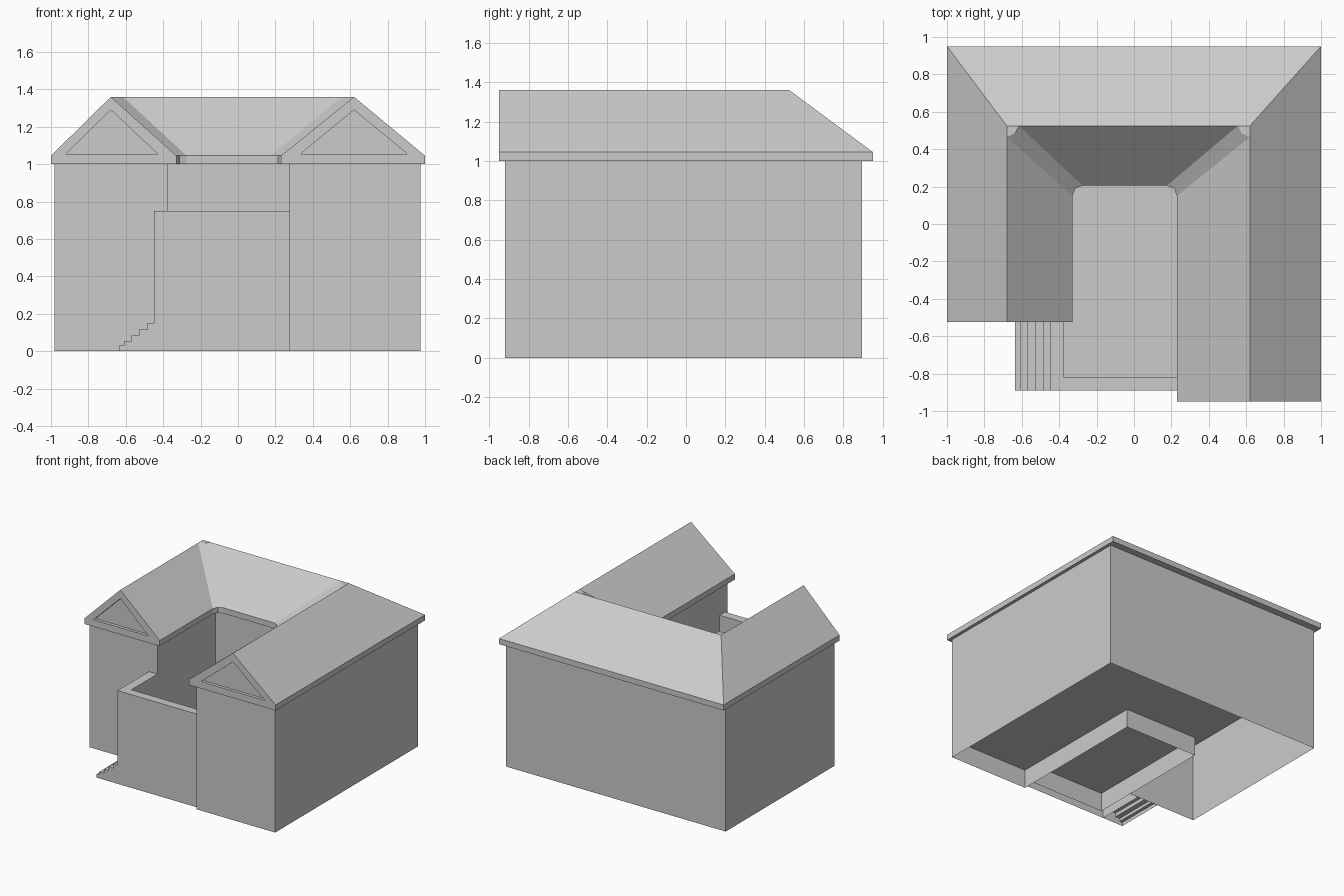
import bpy, bmesh
from mathutils import Vector

if "Cube" in bpy.data.objects:
    bpy.data.objects.remove(bpy.data.objects["Cube"])


def make(name, verts, faces):
    """Object from points and faces, with consistent normals."""
    me = bpy.data.meshes.new(name)
    me.from_pydata([tuple(v) for v in verts], [], faces)
    bm = bmesh.new()
    bm.from_mesh(me)
    bmesh.ops.remove_doubles(bm, verts=bm.verts, dist=1e-5)
    bmesh.ops.recalc_face_normals(bm, faces=bm.faces)
    bm.to_mesh(me)
    bm.free()
    ob = bpy.data.objects.new(name, me)
    bpy.context.collection.objects.link(ob)
    return ob


def prism(name, outline, z0, z1, top=True):
    """Upright walls along a closed outline, open underneath."""
    n = len(outline)
    verts = [(x, y, z) for z in (z0, z1) for x, y in outline]
    faces = [(i, (i + 1) % n, (i + 1) % n + n, i + n) for i in range(n)]
    if top:
        faces.append(tuple(range(n, 2 * n)))
    return make(name, verts, faces)


EAVE, FASCIA, RIDGE = 1.0, 1.045, 1.36

# House walls: U-shaped shell
prism("house_walls", [(-.98, -.49), (-.98, .895), (.975, .895), (.975, -.92),
                      (.275, -.92), (.275, .25), (-.375, .25), (-.375, -.49)],
      0, EAVE, top=False)

# Raised floor, shared by rooms and courtyard
make("floor", [(-.45, -.89, .15), (.275, -.89, .15), (.275, -.92, .15),
               (.975, -.92, .15), (.975, .895, .15), (-.45, .895, .15)],
     [tuple(range(6))])

# Courtyard parapet
prism("courtyard_wall", [(-.45, -.49), (-.45, -.89), (.275, -.89),
                         (.275, -.82), (-.375, -.82), (-.375, -.49)], 0, .75)

# Entrance steps: stair profile run along y
profile = [(-.635, 0)]
treads = [-.635, -.61, -.57, -.53, -.485, -.45]
heights = [.03, .055, .085, .115, .15]
for i, h in enumerate(heights):
    profile += [(treads[i], h), (treads[i + 1], h)]
profile.append((-.45, 0))
n = len(profile)
make("entrance_steps", [(x, y, z) for y in (-.89, -.49) for x, z in profile],
     [(i, i + 1, i + 1 + n, i + n) for i in range(n - 1)]
     + [tuple(range(n)), tuple(range(n, 2 * n))])

# Roof: gable section swept round the U, mitred at the back corners
# each station is (outer, ridge, inner) in plan
stations = [((-1, -.525), (-.68, -.525), (-.33, -.525)),
            ((-1, .95), (-.68, .525), (-.33, .205)),
            ((1, .95), (.62, .525), (.23, .205)),
            ((1, -.95), (.62, -.95), (.23, -.95))]
verts, faces = [], []
for o, r, i in stations:
    verts += [(*o, EAVE), (*o, FASCIA), (*r, RIDGE), (*i, FASCIA), (*i, EAVE)]
for s in range(3):
    for k in range(5):
        a, b = s * 5 + k, s * 5 + (k + 1) % 5
        faces.append((a, b, b + 5, a + 5))

# Gable ends with a recessed triangular panel
for base, y, tri in ((0, -.525, (-.92, -.43, -.68)), (15, -.95, (.905, .335, .62))):
    t = len(verts)
    for d in (0, .025):
        verts += [(tri[0], y + d, 1.055), (tri[1], y + d, 1.055), (tri[2], y + d, 1.29)]
    ob, ot, r, it, ib = range(base, base + 5)
    faces += [(ob, ib, t + 1, t), (ob, t, ot), (ot, t, t + 2, r),
              (r, t + 2, t + 1, it), (it, t + 1, ib), (t + 3, t + 4, t + 5)]
    faces += [(t + k, t + (k + 1) % 3, t + 3 + (k + 1) % 3, t + 3 + k) for k in range(3)]
make("roof", verts, faces)

# Valley strips filling the two inner roof corners
for side, ridge_x, inner_x, s in (("left", -.68, -.33, 1), ("right", .62, .23, -1)):
    upper = [(ridge_x + s * .065, .525), (ridge_x + s * .045, .485), (ridge_x, .465)]
    lower = [(inner_x + s * .055, .205), (inner_x + s * .017, .19), (inner_x, .15)]
    rows = [[(*p, RIDGE) for p in upper], [(*p, FASCIA) for p in lower],
            [(*p, EAVE) for p in lower]]
    verts = [v for row in rows for v in row]
    verts += [(ridge_x, .525, RIDGE), (inner_x, .205, EAVE)]
    faces = [(r * 3 + c, r * 3 + c + 1, r * 3 + c + 4, r * 3 + c + 3)
             for r in range(2) for c in range(2)]
    faces += [(9, 0, 1, 2), (10, 6, 7, 8)]
    make(side + "_valley_strip", verts, faces)
